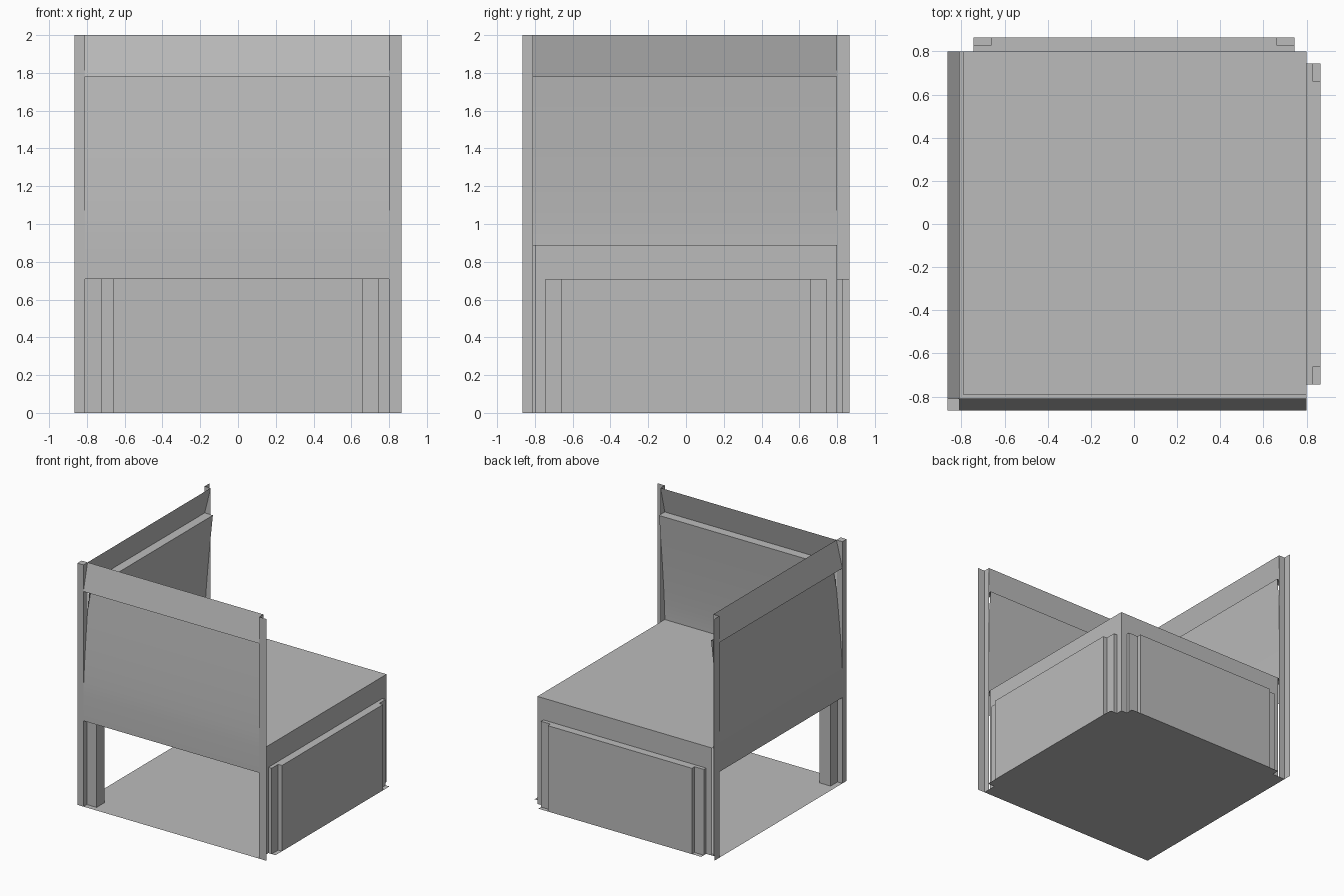
import bpy
import math

cube = bpy.data.objects.get("Cube")
if cube:
    bpy.data.objects.remove(cube, do_unlink=True)

grey = bpy.data.materials.new("plain grey")
grey.use_nodes = True
grey.diffuse_color = (0.5, 0.5, 0.5, 1)
grey.node_tree.nodes["Principled BSDF"].inputs["Base Color"].default_value = (0.5, 0.5, 0.5, 1)

OUT, IN = 0.865, 0.80       # outer and inner wall planes
CORNER = -0.81              # inner edge of the corner post
OPENING, DECK, BAND, TOP = 0.71, 0.89, 1.78, 2.0


# Each wall is described by run (s), outward depth (d) and height (z)
def front(s, d, z): return (s, -d, z)
def right_side(s, d, z): return (-d, s, z)
def back(s, d, z): return (s, d, z)
def left_side(s, d, z): return (d, s, z)


def make(name, verts, faces, smooth=False):
    mesh = bpy.data.meshes.new(name)
    mesh.from_pydata(verts, [], faces)
    mesh.materials.append(grey)
    obj = bpy.data.objects.new(name, mesh)
    bpy.context.scene.collection.objects.link(obj)
    if smooth:
        bpy.ops.object.select_all(action='DESELECT')
        obj.select_set(True)
        bpy.context.view_layer.objects.active = obj
        bpy.ops.object.shade_smooth_by_angle(angle=math.radians(30))
    return obj


def ribbon(name, start, end, smooth=False):
    """Sheet spanning two matching point rows."""
    n = len(start)
    faces = [(i, i + 1, n + i + 1, n + i) for i in range(n - 1)]
    return make(name, start + end, faces, smooth)


def box(name, lo, hi, height):
    verts = [(x, y, z) for z in (0, height) for x, y in
             ((lo, lo), (hi, lo), (hi, hi), (lo, hi))]
    sides = [(i, (i + 1) % 4, (i + 1) % 4 + 4, i + 4) for i in range(4)]
    return make(name, verts, sides + [(3, 2, 1, 0), (4, 5, 6, 7)])


def upper_wall(name, place):
    # Panel bows inward as it rises; the top band overhangs it and leans in
    steps = 8
    low, lean = 0.92, 0.075
    profile = [(OUT, OPENING), (OUT, low)]
    for i in range(1, steps + 1):
        t = i / steps
        profile.append((OUT - lean * t ** 1.3, low + (BAND - low) * t))
    profile += [(OUT, BAND), (0.81, TOP)]
    ribbon(name + "_panel", [place(CORNER, d, z) for d, z in profile],
           [place(IN, d, z) for d, z in profile], True)
    # Thin angled strip closing the free end, from ground to top
    plan = [(IN, 0.81), (IN, OUT), (OUT, OUT)]
    ribbon(name + "_end_strip", [place(s, d, 0) for s, d in plan],
           [place(s, d, TOP) for s, d in plan])


def lower_wall(name, place):
    # Projecting panel with stepped ends
    half = [(IN, IN), (0.745, IN), (0.745, 0.83), (0.66, 0.83), (0.66, OUT)]
    plan = [(-s, d) for s, d in half] + half[::-1]
    ribbon(name + "_panel", [place(s, d, 0) for s, d in plan],
           [place(s, d, OPENING) for s, d in plan])
    ribbon(name + "_ledge", [place(s, d, OPENING) for s, d in plan],
           [place(s, IN, OPENING) for s, d in plan])
    ribbon(name + "_parapet", [place(-IN, IN, OPENING), place(IN, IN, OPENING)],
           [place(-IN, IN, DECK), place(IN, IN, DECK)])
    ribbon(name + "_foot", [place(-0.745, IN, 0), place(0.745, IN, 0)],
           [place(-0.745, OUT, 0), place(0.745, OUT, 0)])


def floor(name, low, high, z):
    ribbon(name, [(low, low, z), (high, low, z)], [(low, high, z), (high, high, z)])


# Floors
floor("ground_floor", -OUT, IN, 0)
floor("upper_floor", -OUT, IN, DECK)

# Tall walls on two sides, low walls on the other two
upper_wall("front_wall", front)
upper_wall("right_wall", right_side)
lower_wall("back_wall", back)
lower_wall("left_wall", left_side)

# Corner post and the thicker column behind it
box("corner_post", -OUT, CORNER, TOP)
box("corner_column", -0.82, -0.72, DECK)
